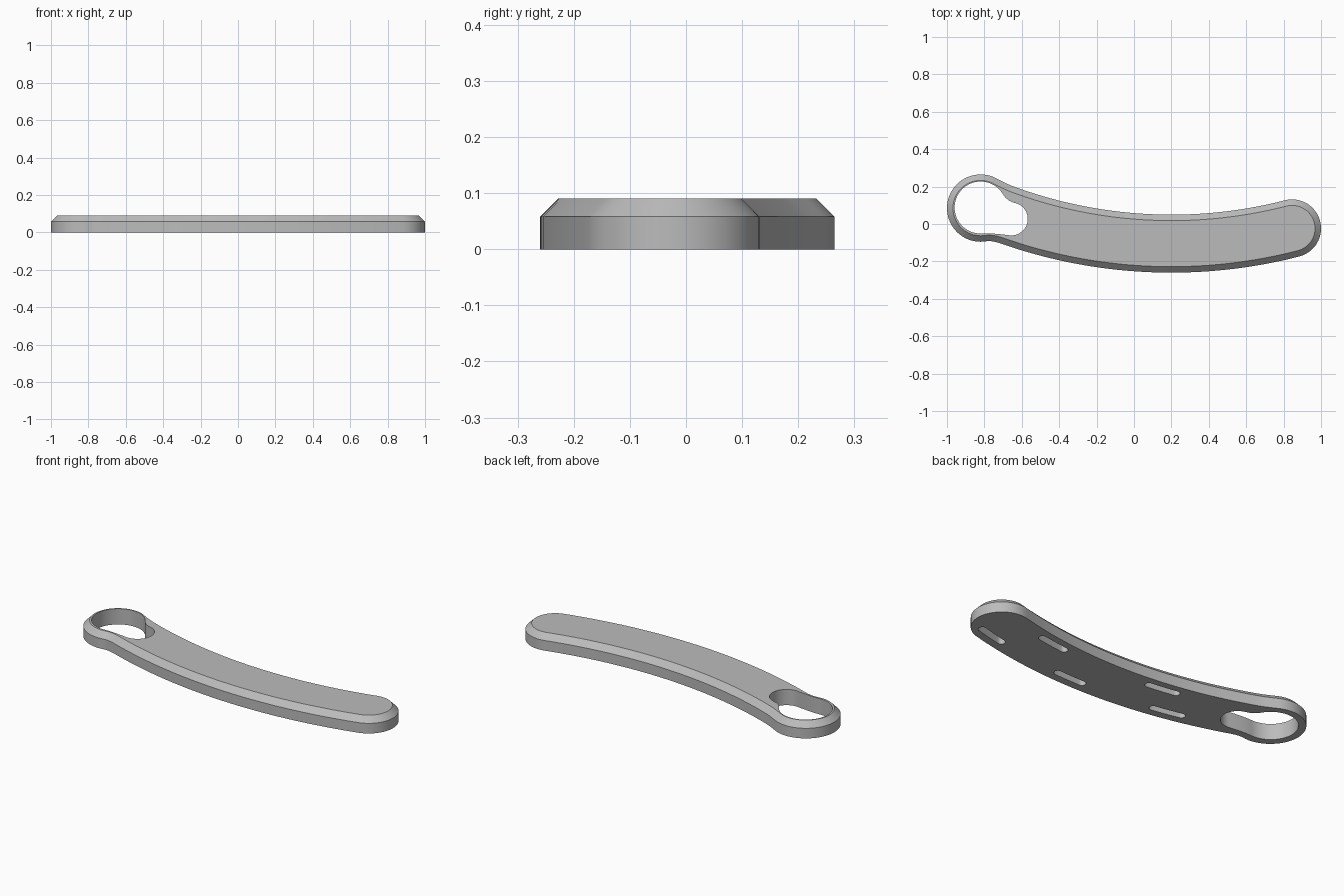
import bpy, bmesh, math
from mathutils import Vector

if "Cube" in bpy.data.objects:
    bpy.data.objects.remove(bpy.data.objects["Cube"])

BEND = Vector((0.2, 2.49))      # centre of the long curve
R_IN, R_OUT = 2.44, 2.75        # radii of the two long edges
CHAMFER = 0.032

grey = bpy.data.materials.new("grey")
grey.diffuse_color = (0.50, 0.50, 0.50, 1)
grey.use_nodes = True
grey.node_tree.nodes["Principled BSDF"].inputs["Base Color"].default_value = grey.diffuse_color


def arc(c, r, a0, a1, n):
    """Points of an arc, angles in degrees."""
    c = Vector(c)
    angs = [math.radians(a0 + (a1 - a0) * i / n) for i in range(n + 1)]
    return [c + Vector((math.cos(a), math.sin(a))) * r for a in angs]


def bridge(a, b, n=8):
    """Smooth curve from the end of one arc to the start of the next."""
    p0, p3 = a[-1], b[0]
    d = (p3 - p0).length / 3
    p1 = p0 + (a[-1] - a[-2]).normalized() * d
    p2 = p3 - (b[1] - b[0]).normalized() * d
    out = []
    for i in range(1, n):
        t = i / n
        s = 1 - t
        out.append(p0 * s**3 + p1 * 3*s*s*t + p2 * 3*s*t*t + p3 * t**3)
    return out


def loop(arcs):
    """Join arcs into one closed outline, bridging the gaps."""
    pts = []
    for a, b in zip(arcs, arcs[1:] + arcs[:1]):
        if (a[-1] - b[0]).length < 0.005:
            pts += a[:-1]
        else:
            pts += a + bridge(a, b)
    return pts


def inset(pts, d):
    """Move a counter-clockwise outline inwards."""
    out = []
    for i, p in enumerate(pts):
        t = (pts[(i + 1) % len(pts)] - pts[i - 1]).normalized()
        out.append(p + Vector((-t.y, t.x)) * d)
    return out


def solid(name, levels):
    """Closed solid from matching outlines stacked as (points, z)."""
    bm = bmesh.new()
    rings = [[bm.verts.new((p.x, p.y, z)) for p in pts] for pts, z in levels]
    n = len(rings[0])
    for lo, hi in zip(rings, rings[1:]):
        for i in range(n):
            j = (i + 1) % n
            bm.faces.new((lo[i], lo[j], hi[j], hi[i]))
    bm.faces.new(rings[0][::-1])
    bm.faces.new(rings[-1])
    me = bpy.data.meshes.new(name)
    bm.to_mesh(me)
    bm.free()
    me.materials.append(grey)
    ob = bpy.data.objects.new(name, me)
    bpy.context.collection.objects.link(ob)
    return ob


def bend_angle(x, r):
    return -math.degrees(math.acos((x - BEND.x) / r))


# Curved handle with a ring end and a rounded end
end_a = bend_angle(0.845, 2.595)
end_c = arc(BEND, 2.595, end_a, end_a + 1, 1)[0]
outline = loop([
    arc((-0.82, 0.085), 0.18, 60, 280, 44),
    arc(BEND, R_OUT, bend_angle(-0.68, R_OUT), end_a, 40),
    arc(end_c, 0.155, end_a, end_a + 180, 32),
    arc(BEND, R_IN, end_a, bend_angle(-0.64, R_IN), 40),
])
handle = solid("curved_handle", [(outline, 0), (outline, 0.058),
                                 (inset(outline, CHAMFER), 0.09)])

# Keyhole opening through the ring end
keyhole = loop([
    arc((-0.82, 0.088), 0.139, 30, 275, 44),
    arc((-0.656, 0.027), 0.088, -100, 80, 28),
])
cutters = [solid("keyhole_cutter", [(keyhole, -0.05), (keyhole, 0.15)])]

# Blind slots in the underside, following the two long edges
for x, r in ((0.83, 2.685), (0.257, 2.685), (-0.335, 2.685),
             (0.54, 2.50), (-0.17, 2.50)):
    a = bend_angle(x, r)
    half, w = math.degrees(0.08 / r), 0.021
    e0, e1 = (arc(BEND, r, a + s * half, a, 1)[0] for s in (-1, 1))
    slot = loop([
        arc(BEND, r + w, a - half, a + half, 6),
        arc(e1, w, a + half, a + half + 180, 10),
        arc(BEND, r - w, a + half, a - half, 6),
        arc(e0, w, a - half + 180, a - half + 360, 10),
    ])
    cutters.append(solid("slot_cutter", [(slot, -0.05), (slot, 0.05)]))

# Cut the openings
bpy.context.view_layer.objects.active = handle
handle.select_set(True)
for c in cutters:
    c.hide_render = True
    m = handle.modifiers.new("cut", 'BOOLEAN')
    m.operation, m.solver, m.object = 'DIFFERENCE', 'EXACT', c
    bpy.ops.object.modifier_apply(modifier=m.name)
    bpy.data.objects.remove(c)

bpy.ops.object.shade_smooth_by_angle(angle=math.radians(30))
